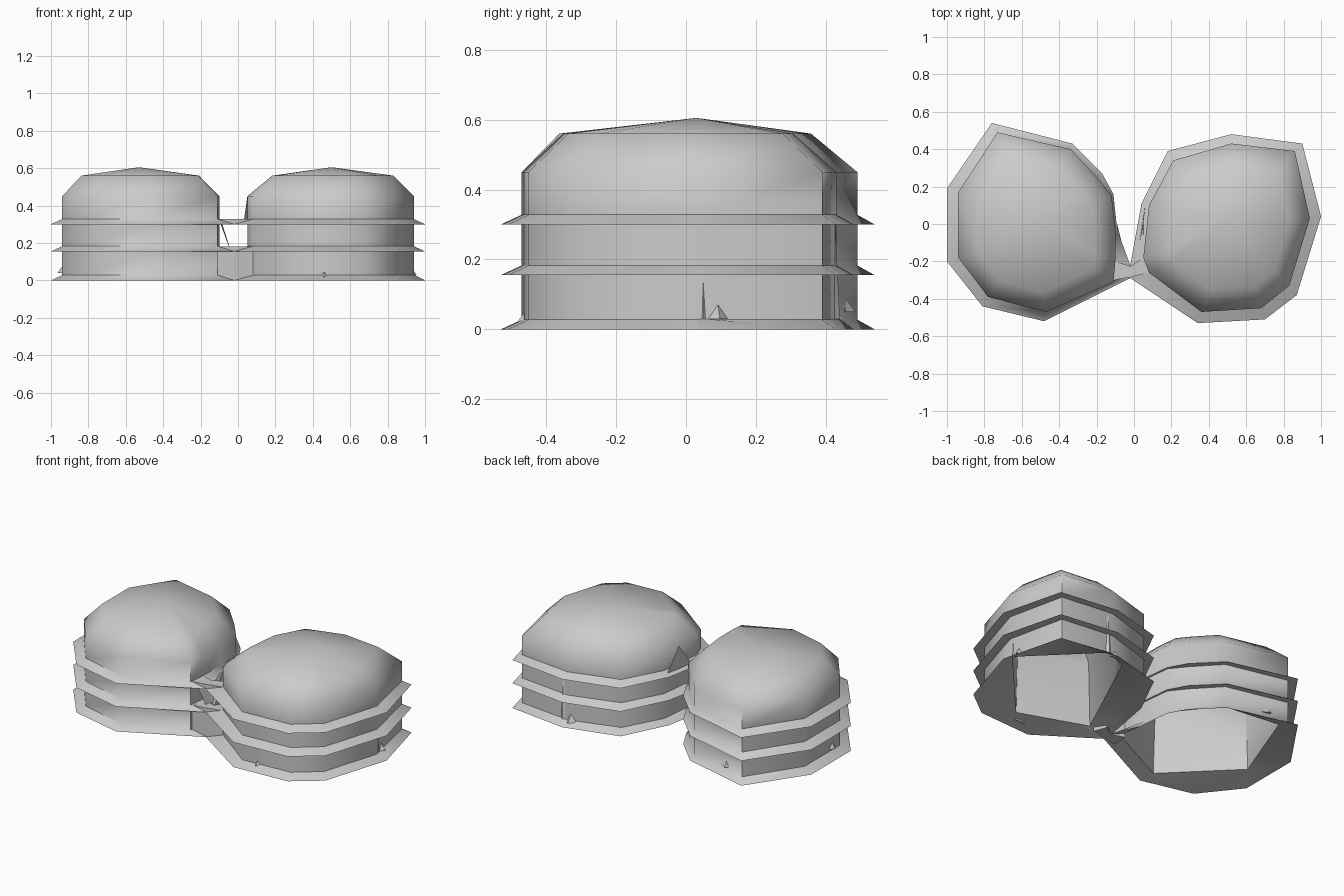
import bpy
import bmesh
from mathutils import Vector

cube = bpy.data.objects.get("Cube")
if cube:
    bpy.data.objects.remove(cube, do_unlink=True)

# One plain grey for everything
GREY = (0.6, 0.6, 0.6, 1.0)
grey = bpy.data.materials.new("light_grey")
grey.use_nodes = True
grey.diffuse_color = GREY
for node in grey.node_tree.nodes:
    if node.type == "BSDF_PRINCIPLED":
        node.inputs["Base Color"].default_value = GREY


def finish(bm, name, smooth=True):
    """Turn a bmesh into a grey object, keeping strong creases sharp."""
    bmesh.ops.recalc_face_normals(bm, faces=bm.faces)
    for face in bm.faces:
        face.smooth = smooth
    for edge in bm.edges:
        edge.smooth = edge.calc_face_angle(0) < 0.95
    mesh = bpy.data.meshes.new(name)
    bm.to_mesh(mesh)
    bm.free()
    mesh.materials.append(grey)
    obj = bpy.data.objects.new(name, mesh)
    bpy.context.collection.objects.link(obj)


def scaled(outline, centre, factor):
    """Shrink a plan outline towards a centre."""
    c = Vector(centre)
    return [tuple(c + (Vector(p) - c) * factor) for p in outline]


def add_ring(bm, outline, z):
    return [bm.verts.new((x, y, z)) for x, y in outline]


def skin(bm, rings):
    """Bridge each ring to the next."""
    for low, high in zip(rings, rings[1:]):
        for i in range(len(low)):
            j = (i + 1) % len(low)
            bm.faces.new((low[i], low[j], high[j], high[i]))


def close_to_tip(bm, ring, tip):
    point = bm.verts.new(tip)
    for i, vert in enumerate(ring):
        bm.faces.new((vert, ring[(i + 1) % len(ring)], point))


def build_lobe(side, rim, wall, lining, centre, crown, peak):
    """Hollow domed drum with a base skirt, two ledges and a coarse inside."""
    bm = bmesh.new()
    # Outer shell: every ledge is flat below and slopes back to the wall above
    rings = []
    for bottom in (0.0, 0.155, 0.30):
        if bottom:
            rings.append(add_ring(bm, wall, bottom))
        rings.append(add_ring(bm, rim, bottom))
        rings.append(add_ring(bm, wall, bottom + 0.028))
    rings.append(add_ring(bm, wall, 0.45))
    rings.append(add_ring(bm, scaled(wall, centre, crown), 0.56))
    skin(bm, rings)
    close_to_tip(bm, rings[-1], peak)
    finish(bm, side + "_drum")

    # Inside: straight coarse walls rising to a low ceiling
    bm = bmesh.new()
    inner = [add_ring(bm, lining, 0.03),
             add_ring(bm, scaled(lining, centre, 0.96), 0.43),
             add_ring(bm, scaled(lining, centre, 0.72), 0.53)]
    skin(bm, inner)
    close_to_tip(bm, inner[-1], (peak[0], peak[1], 0.57))
    finish(bm, side + "_inside")

    # Underside between the skirt edge and the opening
    bm = bmesh.new()
    edges = []
    for ring in (add_ring(bm, rim, 0.0), add_ring(bm, lining, 0.03)):
        edges += [bm.edges.new((v, ring[i - 1])) for i, v in enumerate(ring)]
    bmesh.ops.triangle_fill(bm, use_beauty=True, edges=edges, normal=(0, 0, -1))
    finish(bm, side + "_underside")


# Plan outlines, each meeting at the narrow waist
right_rim = [(-0.02, -0.22), (-0.09, -0.03), (-0.11, 0.16), (-0.17, 0.27),
             (-0.33, 0.43), (-0.76, 0.54), (-1, 0.19), (-1, -0.2),
             (-0.81, -0.44), (-0.48, -0.52), (-0.02, -0.29)]
right_wall = [(-0.1, -0.2), (-0.1, -0.03), (-0.12, 0.15), (-0.2, 0.25),
              (-0.34, 0.4), (-0.73, 0.49), (-0.94, 0.17), (-0.94, -0.18),
              (-0.78, -0.39), (-0.47, -0.47), (-0.11, -0.31)]
right_lining = [(-0.1, -0.24), (-0.13, 0.12), (-0.34, 0.39), (-0.71, 0.43),
                (-0.9, -0.07), (-0.52, -0.45)]
left_rim = [(-0.02, -0.29), (0.34, -0.53), (0.7, -0.51), (0.87, -0.38),
            (1, 0.04), (0.9, 0.43), (0.52, 0.48), (0.18, 0.39),
            (0.04, 0.11), (-0.02, -0.22)]
left_wall = [(0.08, -0.26), (0.36, -0.47), (0.68, -0.45), (0.83, -0.33),
             (0.94, 0.03), (0.86, 0.39), (0.52, 0.43), (0.21, 0.34),
             (0.08, 0.1), (0.05, -0.18)]
left_lining = [(0.1, -0.27), (0.52, -0.42), (0.94, 0.05),
               (0.55, 0.44), (0.4, 0.37)]

build_lobe("right", right_rim, right_wall, right_lining,
           (-0.53, -0.04), 0.75, (-0.53, 0.03, 0.605))
build_lobe("left", left_rim, left_wall, left_lining,
           (0.54, -0.03), 0.73, (0.5, 0.03, 0.605))

# Waist: a plate at each ledge, and a low wall joining the drums
waist = [(-0.11, -0.3), (-0.02, -0.285), (0.08, -0.26),
         (0.05, -0.18), (-0.02, -0.225), (-0.1, -0.2)]


def waist_block(name, bottom, top):
    bm = bmesh.new()
    rings = [add_ring(bm, waist, bottom), add_ring(bm, waist, top)]
    skin(bm, rings)
    for ring in rings:
        bm.faces.new(ring)
    finish(bm, name, smooth=False)


waist_block("waist_wall", 0.0, 0.18)
waist_block("waist_plate", 0.30, 0.328)


def web(name, corners):
    """Single thin sheet from its corners."""
    bm = bmesh.new()
    bm.faces.new([bm.verts.new(c) for c in corners])
    finish(bm, name, smooth=False)


# Sloping webs that make the V between the drums
web("right_web", [(-0.09, 0.0, 0.32), (-0.1, -0.28, 0.32), (-0.03, -0.24, 0.13)])
web("left_web", [(0.05, 0.0, 0.32), (0.05, -0.22, 0.32), (-0.02, -0.24, 0.13)])
web("left_inner_web", [(0.03, -0.1, 0.31), (0.06, 0.1, 0.31), (0.05, 0.0, 0.45)])


def chip(name, base, outward):
    """Small pointed chip standing on the skirt."""
    bm = bmesh.new()
    foot, out = Vector(base), Vector(outward).normalized()
    across = Vector((-out.y, out.x, 0)) * 0.035
    points = (foot + across, foot - across, foot + out * 0.035,
              foot + Vector((0, 0, 0.05)))
    a, b, tip, top = [bm.verts.new(p) for p in points]
    for face in ((a, b, tip), (a, tip, top), (tip, b, top), (b, a, top)):
        bm.faces.new(face)
    finish(bm, name, smooth=False)


# Chips around the foot of each drum
chip("left_front_chip", (0.46, -0.455, 0.01), (0, -1, 0))
chip("left_side_chip", (0.92, 0.09, 0.03), (1, 0.2, 0))
chip("left_back_chip", (0.5, 0.42, 0.02), (0, 1, 0))
chip("right_side_chip", (-0.93, -0.1, 0.04), (-1, 0, 0))
chip("right_back_chip", (-0.6, 0.45, 0.05), (-0.2, 1, 0))
